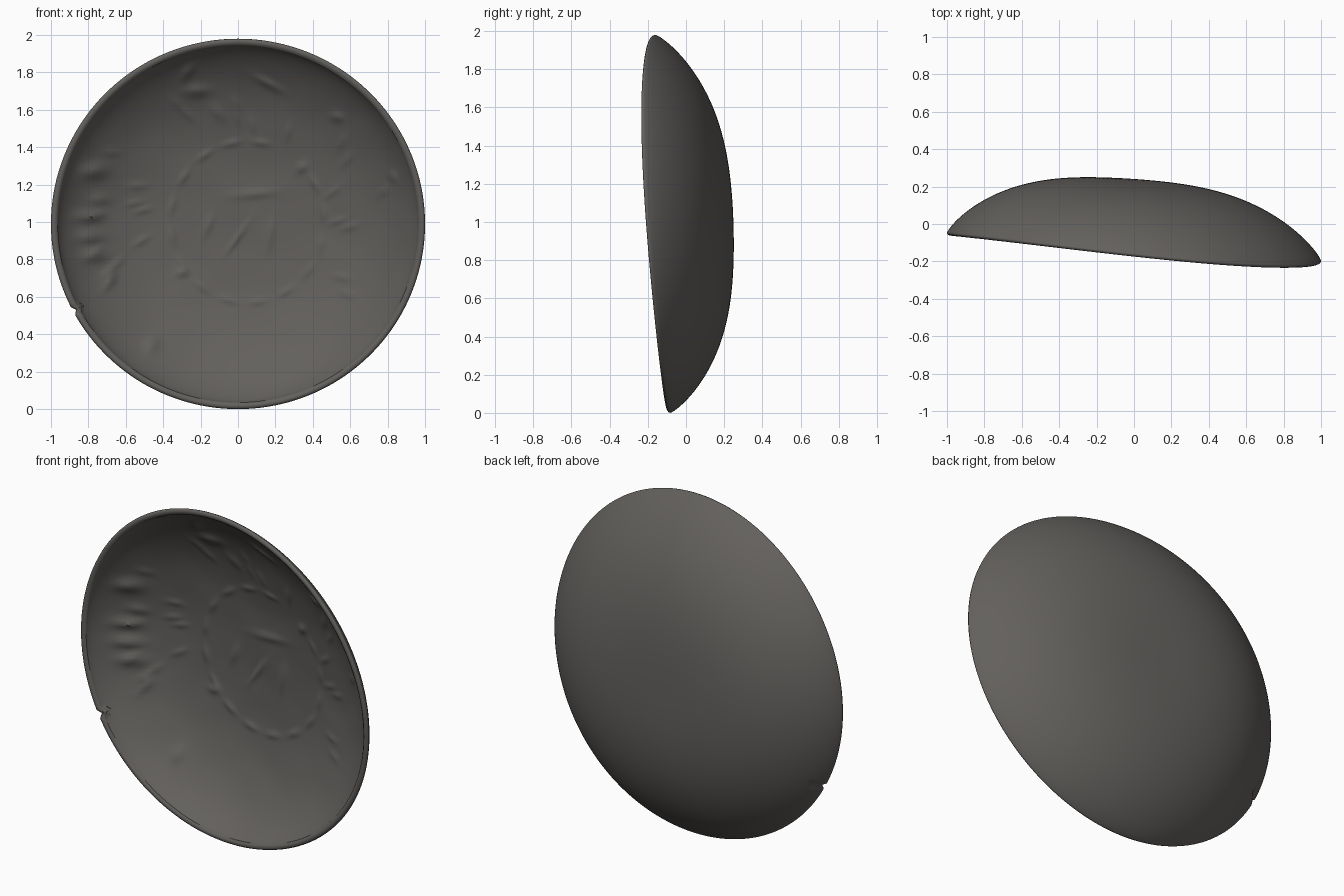
import bpy, bmesh, math, random
from mathutils import noise, Vector

if "Cube" in bpy.data.objects:
    bpy.data.objects.remove(bpy.data.objects["Cube"])

random.seed(4)
SEG = 256

clay = bpy.data.materials.new("dark grey clay")
clay.diffuse_color = (0.125, 0.118, 0.110, 1)
clay.use_nodes = True
clay.node_tree.nodes["Principled BSDF"].inputs["Base Color"].default_value = clay.diffuse_color

# Relief inside the bowl: x, z, half length, half width, angle in degrees, height
bumps = [(-.77, 1.27, .09, .05, 5, .024), (-.80, 1.03, .09, .035, 0, .020),
         (-.79, .92, .09, .04, 0, .022), (-.77, .82, .09, .045, 5, .022),
         (-.74, 1.12, .07, .03, 0, .012), (-.68, .70, .05, .03, 60, .012),
         (-.22, 1.70, .08, .04, 0, .015), (-.27, 1.80, .06, .03, 60, .012),
         (.16, 1.74, .10, .025, -30, .012), (.53, 1.56, .04, .03, 0, .012),
         (.34, 1.29, .04, .03, 45, .012), (-.46, .34, .06, .04, 60, .014),
         (-.30, .73, .04, .03, 0, .012), (.83, 1.24, .03, .03, 0, .012),
         (.17, .93, .11, .025, 80, .010), (0, .92, .12, .02, 55, .010),
         (.08, 1.15, .14, .03, 5, .010), (-.16, .98, .08, .025, 70, .010)]
# Broken ring of strokes around the middle
for a in range(80, 400, 22):
    t = math.radians(a)
    bumps.append((.05 + .41 * math.cos(t), 1 + .43 * math.sin(t), .06, .018, a + 90, .009))
# Small radial strokes further out
for i in range(26):
    t, r = random.uniform(-.8, 3.9), random.uniform(.5, .82)
    bumps.append((r * math.cos(t), 1 + r * math.sin(t), .06, .018, math.degrees(t) + 20, .008))


def relief(x, z):
    h = .004 * noise.noise(Vector((x * 5, z * 5, 0)))
    for bx, bz, la, lb, ang, k in bumps:
        dx, dz = x - bx, z - bz
        if abs(dx) + abs(dz) < .35:
            c, s = math.cos(math.radians(ang)), math.sin(math.radians(ang))
            d = ((dx * c + dz * s) / la) ** 2 + ((dz * c - dx * s) / lb) ** 2
            h += k * math.exp(-1.6 * d)
    return h


# Profile from back centre, over the lip, to inside centre: (radius, depth, inside)
profile = []
for i in range(1, 50):
    r = math.sin(i / 50 * math.pi / 2)
    profile.append((r, .358 * (1 - r ** 2.8) ** .82, False))
profile += [(1, 0, False), (.997, -.008, False), (.988, -.013, False),
            (.975, -.012, False), (.968, -.005, False)]
for i in range(99, 0, -1):
    s = math.sin(i / 100 * math.pi / 2)
    profile.append((.965 * s, .32 * (1 - s ** 2.8) ** .75 - .004, True))


def place(r, t, depth, inside):
    # small chip in the rim at lower left
    if r > .95 and abs(t - math.radians(208)) < .02:
        r -= .018
        depth += .012
    x, z = r * math.cos(t), .99 + .99 * r * math.sin(t)
    # tilted, slightly warped rim plane
    y = -.122 - .075 * x - .04 * (z - .99) - .035 * x * (z - .99) + depth
    if inside:
        y -= relief(x, z) * min(1, (1 - r) * 10)
    return (x, y, z)


bm = bmesh.new()
rings = [[bm.verts.new(place(r, j / SEG * 2 * math.pi, d, ins)) for j in range(SEG)]
         for r, d, ins in profile]
for a, b in zip(rings, rings[1:]):
    for j in range(SEG):
        k = (j + 1) % SEG
        bm.faces.new((a[j], a[k], b[k], b[j]))
# Close both centres
for ring, d, ins in ((rings[0], .358, False), (rings[-1], .316, True)):
    c = bm.verts.new(place(0, 0, d, ins))
    for j in range(SEG):
        bm.faces.new((ring[j], ring[(j + 1) % SEG], c))
bmesh.ops.recalc_face_normals(bm, faces=bm.faces)
mesh = bpy.data.meshes.new("shallow_bowl")
bm.to_mesh(mesh)
bm.free()
mesh.materials.append(clay)
bowl = bpy.data.objects.new("shallow_bowl", mesh)
bpy.context.collection.objects.link(bowl)
bpy.context.view_layer.objects.active = bowl
bowl.select_set(True)
bpy.ops.object.shade_smooth_by_angle(angle=math.radians(50))
